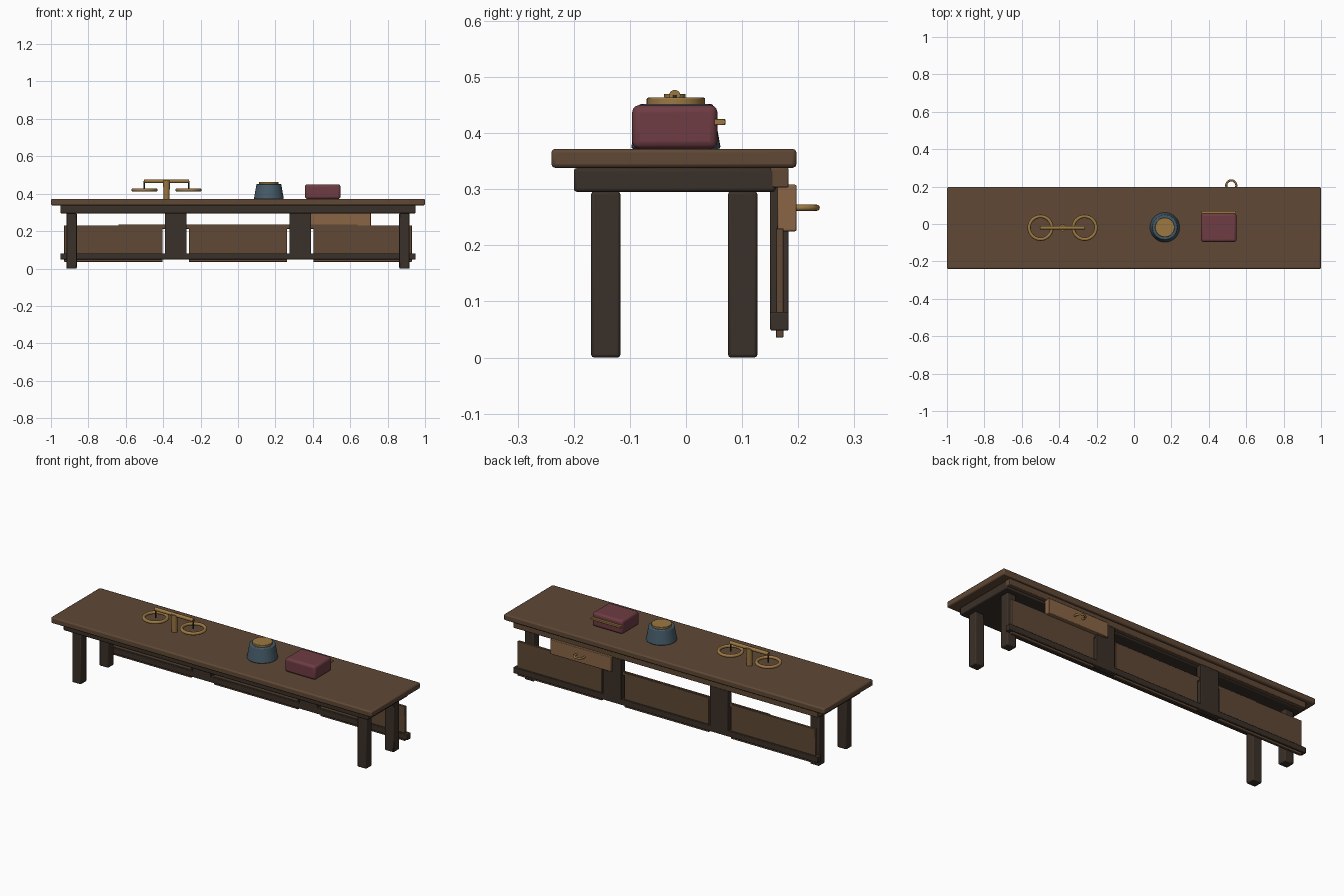
import bpy, math

if "Cube" in bpy.data.objects:
    bpy.data.objects.remove(bpy.data.objects["Cube"])


def mat(name, r, g, b):
    m = bpy.data.materials.new(name)
    m.diffuse_color = (r, g, b, 1)
    m.use_nodes = True
    m.node_tree.nodes["Principled BSDF"].inputs["Base Color"].default_value = m.diffuse_color
    return m


BROWN = mat("brown_wood", .115, .065, .036)
DARK = mat("dark_wood", .042, .029, .021)
LIGHT = mat("light_wood", .25, .13, .06)
BRASS = mat("brass", .33, .19, .055)
BLUE = mat("blue_glaze", .06, .105, .14)
RED = mat("dark_red", .155, .045, .056)
IRON = mat("iron", .025, .025, .025)


def finish(name, m, bevel=0, segments=2):
    o = bpy.context.object
    o.name = name
    o.data.materials.append(m)
    if bevel:
        b = o.modifiers.new("bevel", 'BEVEL')
        b.width, b.segments = bevel, segments
    bpy.ops.object.shade_smooth_by_angle(angle=math.radians(35))
    return o


def box(name, x0, x1, y0, y1, z0, z1, m, bevel=.003, segments=2):
    bpy.ops.mesh.primitive_cube_add(size=1, location=((x0 + x1) / 2, (y0 + y1) / 2, (z0 + z1) / 2))
    bpy.context.object.scale = (x1 - x0, y1 - y0, z1 - z0)
    bpy.ops.object.transform_apply(location=False, rotation=False, scale=True)
    return finish(name, m, bevel, segments)


def cone(name, loc, r1, r2, h, m, rot=(0, 0, 0), bevel=0, n=32):
    bpy.ops.mesh.primitive_cone_add(vertices=n, radius1=r1, radius2=r2, depth=h, location=loc, rotation=rot)
    return finish(name, m, bevel)


def ring(name, loc, r, t, m):
    bpy.ops.mesh.primitive_torus_add(location=loc, major_radius=r, minor_radius=t,
                                     major_segments=40, minor_segments=12)
    return finish(name, m)


# Counter top and the frame beneath it
box("counter_top", -1, 1, -.24, .197, .338, .372, BROWN, .007)
box("under_frame", -.95, .95, -.2, .16, .295, .338, DARK, .006)
box("back_top_rail", -.95, .95, .15, .183, .303, .338, BROWN)

# Four legs
for x in (-.89, .89):
    for y in (-.143, .101):
        box("leg", x - .028, x + .028, y - .026, y + .026, 0, .296, DARK, .005)

# Back screen: rail, stiles and panels
box("back_bottom_rail", -.95, .95, .15, .183, .048, .081, DARK)
for x in (-.333, .333):
    box("back_stile", x - .058, x + .058, .15, .183, .05, .305, DARK)
for x in (-.666, 0, .666):
    box("back_panel", x - .263, x + .263, .16, .174, .036, .23, BROWN, .001, 1)
box("panel_batten", -.64, .64, .162, .172, .212, .235, BROWN, .001, 1)

# Drawer front with ring pull
box("drawer_front", .33, .71, .163, .197, .225, .308, LIGHT)
ring("drawer_pull", (.52, .206, .267), .027, .0055, BRASS)

# Balance scale
SX, SY = -.382, -.02
cone("scale_post", (SX, SY, .421), .015, .019, .098, BRASS)
cone("scale_beam", (SX, SY, .467), .01, .01, .24, BRASS, (0, math.pi / 2, 0), n=20)
for s in (-1, 1):
    x = SX + s * .118
    cone("scale_hanger", (x, SY, .443), .004, .004, .05, IRON, n=12)
    ring("scale_pan", (x, SY, .42), .061, .009, BRASS)

# Lidded jar
cone("jar_body", (.165, -.018, .412), .08, .066, .08, BLUE, bevel=.004, n=40)
cone("jar_lid", (.165, -.018, .4565), .052, .052, .013, BRASS, bevel=.002, n=40)

# Ledger box with brass clasp bar
box("ledger", .358, .548, -.096, .056, .372, .45, RED, .013, 3)
box("ledger_clasp", .36, .546, .05, .07, .414, .425, BRASS, .001, 1)
